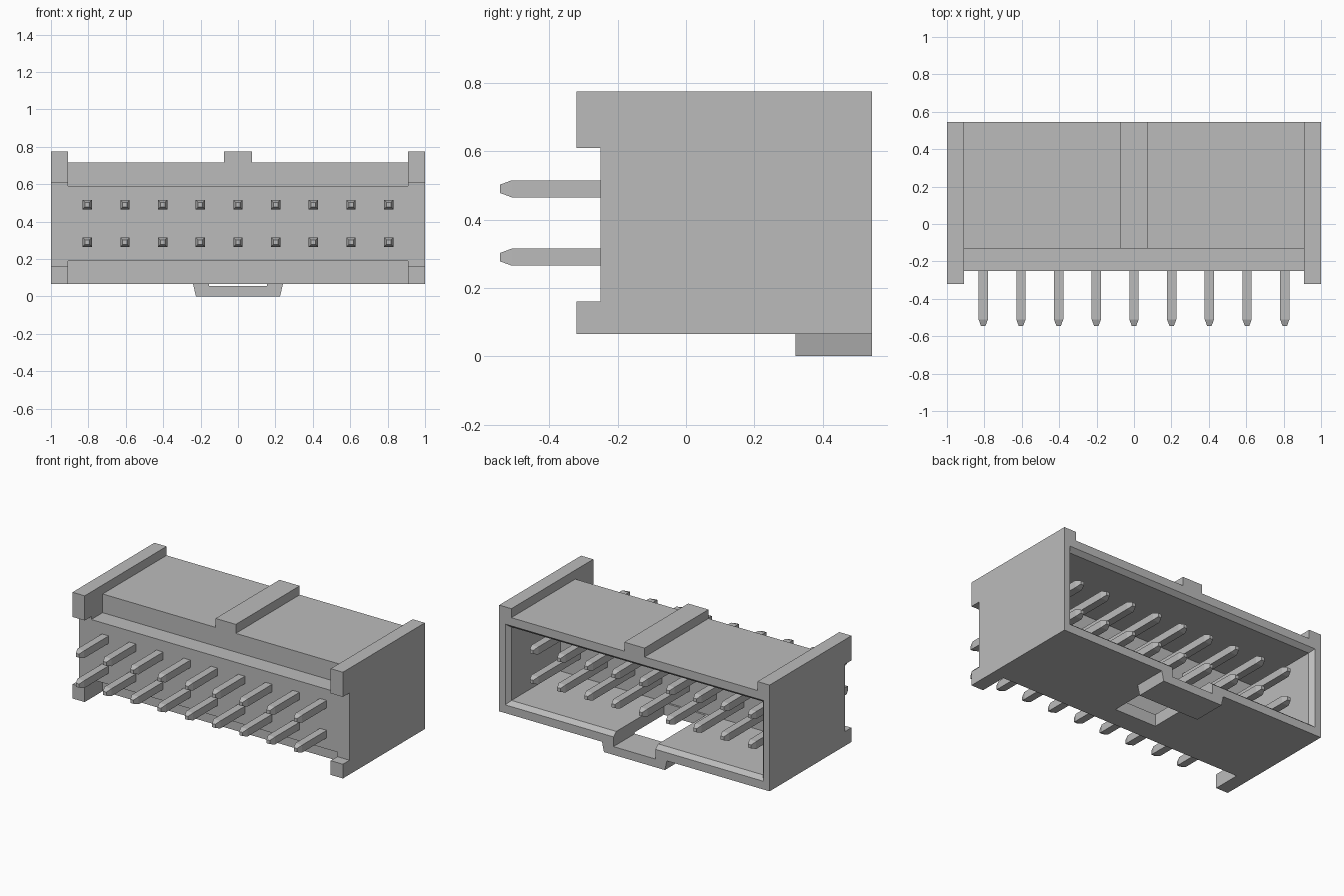
import bpy, bmesh
from mathutils import Vector

if "Cube" in bpy.data.objects:
    bpy.data.objects.remove(bpy.data.objects["Cube"], do_unlink=True)

grey = bpy.data.materials.new("light_grey")
grey.use_nodes = True
colour = (0.5, 0.5, 0.5, 1)
grey.diffuse_color = colour
grey.node_tree.nodes["Principled BSDF"].inputs["Base Color"].default_value = colour


def make_object(name, bm):
    bmesh.ops.recalc_face_normals(bm, faces=bm.faces)
    mesh = bpy.data.meshes.new(name)
    bm.to_mesh(mesh)
    bm.free()
    mesh.materials.append(grey)
    ob = bpy.data.objects.new(name, mesh)
    bpy.context.scene.collection.objects.link(ob)
    return ob


def extrude(name, points, direction):
    """Solid made by pushing a flat outline along a direction."""
    bm = bmesh.new()
    face = bm.faces.new([bm.verts.new(p) for p in points])
    new = bmesh.ops.extrude_face_region(bm, geom=[face])["geom"]
    verts = [v for v in new if isinstance(v, bmesh.types.BMVert)]
    bmesh.ops.translate(bm, verts=verts, vec=Vector(direction))
    return make_object(name, bm)


def box(name, x0, x1, y0, y1, z0, z1):
    return extrude(name, [(x0, y0, z0), (x1, y0, z0), (x1, y1, z0), (x0, y1, z0)],
                   (0, 0, z1 - z0))


def loft(name, sections, cz=0):
    """Rectangles (y, half width, half height) joined along y."""
    bm = bmesh.new()
    rings = [[bm.verts.new((sx * hx, y, cz + sz * hz))
              for sx, sz in ((-1, -1), (1, -1), (1, 1), (-1, 1))]
             for y, hx, hz in sections]
    for a, b in zip(rings, rings[1:]):
        for i in range(4):
            j = (i + 1) % 4
            bm.faces.new((a[i], a[j], b[j], b[i]))
    bm.faces.new(rings[0])
    bm.faces.new(rings[-1])
    return make_object(name, bm)


def combine(target, other, operation):
    mod = target.modifiers.new(operation.lower(), "BOOLEAN")
    mod.operation = operation
    mod.solver = "EXACT"
    mod.object = other
    bpy.context.view_layer.objects.active = target
    bpy.ops.object.modifier_apply(modifier=mod.name)
    bpy.data.objects.remove(other, do_unlink=True)


BACK = 0.545

# Housing core with stepped front
core = [(-.25, .19), (-.13, .19), (-.13, .065), (BACK, .065),
        (BACK, .715), (-.13, .715), (-.13, .59), (-.25, .59)]
housing = extrude("housing", [(-.95, y, z) for y, z in core], (1.9, 0, 0))

# End plates with front feet
plate = [(-.32, .065), (BACK, .065), (BACK, .775), (-.32, .775),
         (-.32, .61), (-.25, .61), (-.25, .16), (-.32, .16)]
for x in (-1, .91):
    end = extrude("end_plate", [(x, y, z) for y, z in plate], (.09, 0, 0))
    combine(housing, end, "UNION")

# Top rib and the latch bridge under the rear edge
combine(housing, box("top_rib", -.075, .075, -.13, BACK, .69, .775), "UNION")
bridge = extrude("latch_bridge",
                 [(-.225, .32, 0), (.225, .32, 0), (.24, .32, .065), (.24, .32, .09),
                  (-.24, .32, .09), (-.24, .32, .065)], (0, BACK - .32, 0))
combine(housing, bridge, "UNION")

# Open cavity with a chamfered mouth, and the latch slot
cavity = loft("cavity_cutter", [(0, .93, .245), (.515, .93, .245),
                                (BACK, .955, .27), (.6, .955, .27)], .39)
combine(housing, cavity, "DIFFERENCE")
combine(housing, box("slot_cutter", -.155, .155, .013, .6, .055, .3), "DIFFERENCE")

# Two rows of nine square pins with tapered tips
pin = loft("pin", [(-.545, .012, .012), (-.51, .025, .025),
                   (.445, .025, .025), (.48, .012, .012)])
for row, z in (("lower", .29), ("upper", .49)):
    for i in range(9):
        ob = bpy.data.objects.new(f"{row}_pin_{i + 1}", pin.data)
        ob.location = ((i - 4) * .2015, 0, z)
        bpy.context.scene.collection.objects.link(ob)
bpy.data.objects.remove(pin, do_unlink=True)
